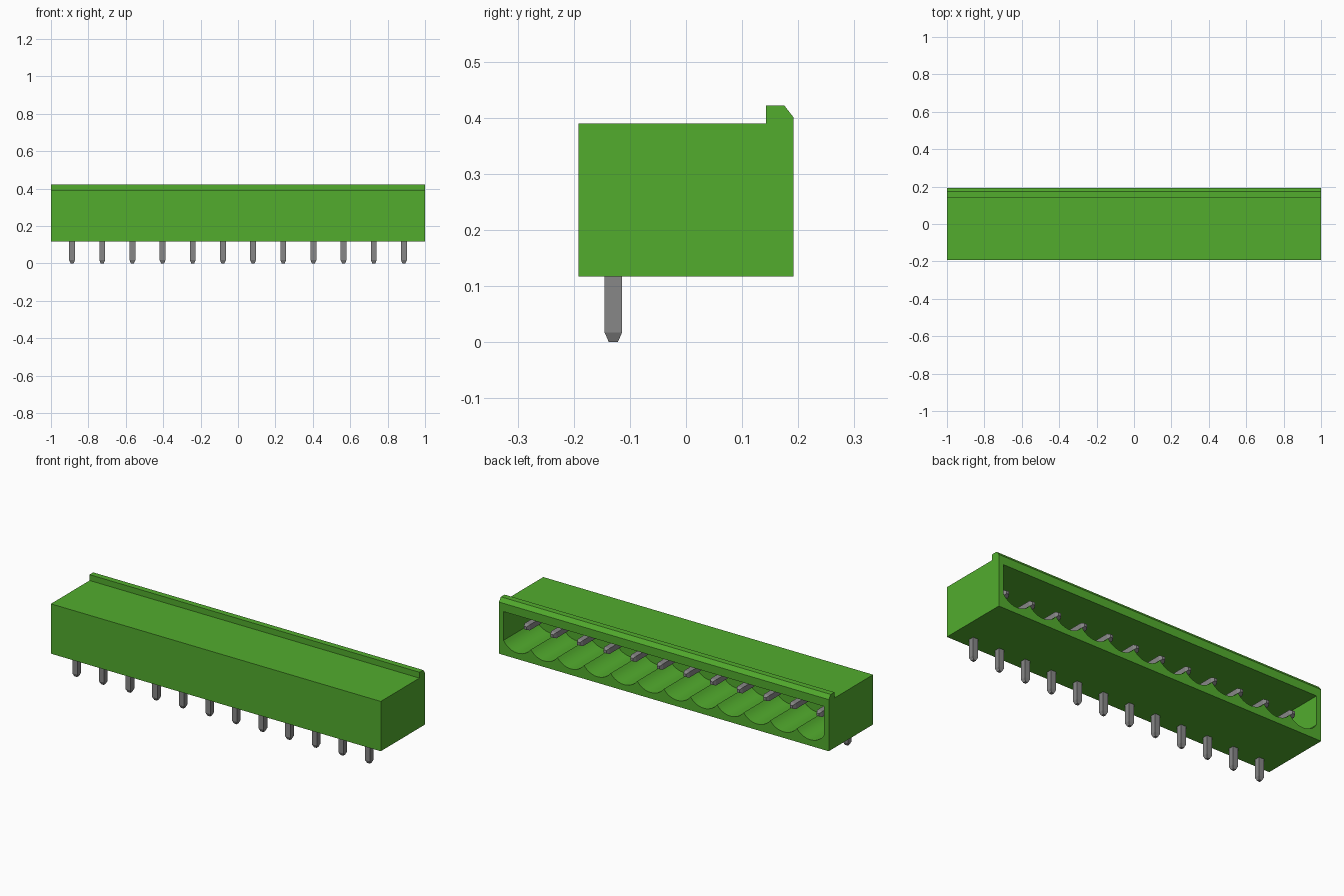
import bpy, bmesh, math
from mathutils import Vector

if "Cube" in bpy.data.objects:
    bpy.data.objects.remove(bpy.data.objects["Cube"], do_unlink=True)

PINS = 12
PITCH = 0.1613
PIN_X = [(i - (PINS - 1) / 2) * PITCH for i in range(PINS)]


def material(name, rgb, metallic=0.0):
    m = bpy.data.materials.new(name)
    m.use_nodes = True
    m.diffuse_color = (*rgb, 1)
    m.node_tree.nodes["Principled BSDF"].inputs["Base Color"].default_value = (*rgb, 1)
    return m


green = material("housing green", (0.085, 0.415, 0.027))
grey = material("pin grey", (0.245, 0.245, 0.245))


def make_object(name, bm, mat):
    bmesh.ops.recalc_face_normals(bm, faces=bm.faces)
    mesh = bpy.data.meshes.new(name)
    bm.to_mesh(mesh)
    bm.free()
    mesh.materials.append(mat)
    obj = bpy.data.objects.new(name, mesh)
    bpy.context.collection.objects.link(obj)
    return obj


def prism(name, points, offset, mat):
    """Extrude a closed outline of 3D points along an offset."""
    bm = bmesh.new()
    face = bm.faces.new([bm.verts.new(p) for p in points])
    res = bmesh.ops.extrude_face_region(bm, geom=[face], use_keep_orig=True)
    moved = [v for v in res["geom"] if isinstance(v, bmesh.types.BMVert)]
    bmesh.ops.translate(bm, verts=moved, vec=Vector(offset))
    return make_object(name, bm, mat)


def activate(obj):
    bpy.ops.object.select_all(action='DESELECT')
    obj.select_set(True)
    bpy.context.view_layer.objects.active = obj


# Housing: side profile with the latch rib on the rear top edge
profile = [(-0.192, 0.117), (0.192, 0.117), (0.192, 0.400), (0.175, 0.422),
           (0.143, 0.422), (0.143, 0.390), (-0.192, 0.390)]
housing = prism("housing", [(-1, y, z) for y, z in profile], (2, 0, 0), green)

# Socket cavity: flat ceiling and one scooped channel under each pin
WALL_X, CEILING, FLOOR, RADIUS, BACK = 0.972, 0.355, 0.150, 0.10, -0.095
STEPS = 12
outline = [(WALL_X, CEILING), (-WALL_X, CEILING)]
for i, cx in enumerate(PIN_X):
    x0 = -WALL_X if i == 0 else cx - PITCH / 2
    x1 = WALL_X if i == PINS - 1 else cx + PITCH / 2
    a0, a1 = math.asin((x0 - cx) / RADIUS), math.asin((x1 - cx) / RADIUS)
    for k in range(0 if i == 0 else 1, STEPS + 1):
        a = a0 + (a1 - a0) * k / STEPS
        outline.append((cx + RADIUS * math.sin(a), FLOOR + RADIUS * (1 - math.cos(a))))
cutter = prism("cavity_cutter", [(x, BACK, z) for x, z in outline], (0, 0.4, 0), green)
cutter.hide_render = True

cut = housing.modifiers.new("cavity", 'BOOLEAN')
cut.operation = 'DIFFERENCE'
cut.solver = 'EXACT'
cut.object = cutter
activate(housing)
bpy.ops.object.modifier_apply(modifier=cut.name)
bpy.data.objects.remove(cutter, do_unlink=True)
bpy.ops.object.shade_smooth_by_angle(angle=math.radians(30))


# Square pins bent at a right angle, with tapered tips
HALF, TIP, TAPER = 0.0155, 0.008, 0.017
LEG_Y, ARM_Z, ARM_END = -0.1295, 0.262, 0.125


def pin(name, x):
    # centre, direction across the bend plane, half width for each square ring
    rings = [((LEG_Y, 0), (1, 0), TIP, TIP),
             ((LEG_Y, TAPER), (1, 0), HALF, HALF),
             ((LEG_Y, ARM_Z), (1, -1), HALF, HALF),
             ((ARM_END - TAPER, ARM_Z), (0, -1), HALF, HALF),
             ((ARM_END, ARM_Z), (0, -1), TIP, TIP)]
    bm = bmesh.new()
    loops = []
    for (y, z), (dy, dz), wide, across in rings:
        loops.append([bm.verts.new((x + sx * wide, y + s * dy * across, z + s * dz * across))
                      for sx, s in ((-1, -1), (1, -1), (1, 1), (-1, 1))])
    for a, b in zip(loops, loops[1:]):
        for k in range(4):
            n = (k + 1) % 4
            bm.faces.new((a[k], a[n], b[n], b[k]))
    bm.faces.new(loops[0])
    bm.faces.new(loops[-1])
    return make_object(name, bm, grey)


for i, x in enumerate(PIN_X):
    pin(f"pin_{i + 1}", x)
